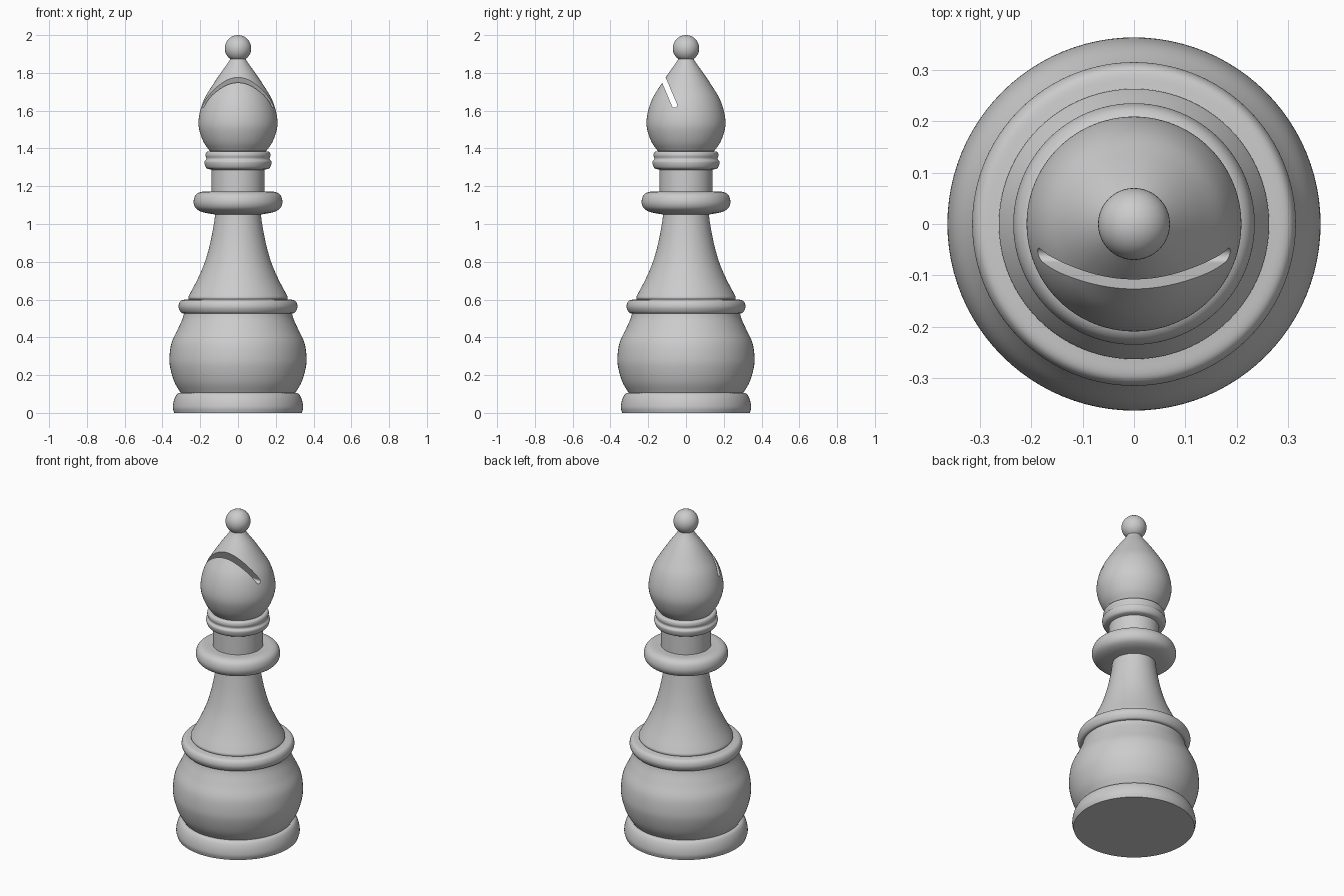
import bpy
import bmesh
import math
from mathutils import Matrix, Vector

cube = bpy.data.objects.get("Cube")
if cube:
    bpy.data.objects.remove(cube, do_unlink=True)

SEGMENTS = 96

grey = bpy.data.materials.new("plain grey")
grey.use_nodes = True
colour = (0.6, 0.6, 0.6, 1)
grey.diffuse_color = colour
grey.node_tree.nodes["Principled BSDF"].inputs["Base Color"].default_value = colour


def add_object(name, bm):
    mesh = bpy.data.meshes.new(name)
    bmesh.ops.recalc_face_normals(bm, faces=bm.faces)
    bm.to_mesh(mesh)
    bm.free()
    obj = bpy.data.objects.new(name, mesh)
    bpy.context.collection.objects.link(obj)
    mesh.materials.append(grey)
    return obj


def smooth_path(points, steps=6):
    """Catmull-Rom curve through the profile points."""
    pts = [Vector(p) for p in points]
    pts = [2 * pts[0] - pts[1]] + pts + [2 * pts[-1] - pts[-2]]
    path = []
    for a, b, c, d in zip(pts, pts[1:], pts[2:], pts[3:]):
        for i in range(steps):
            t = i / steps
            path.append(0.5 * (2 * b + (c - a) * t + (2 * a - 5 * b + 4 * c - d) * t ** 2
                               + (3 * b - a - 3 * c + d) * t ** 3))
    return path + [pts[-2]]


def lathe(name, points):
    """Turn a (radius, height) profile into a capped solid."""
    bm = bmesh.new()
    rings = []
    for r, z in smooth_path(points):
        rings.append([bm.verts.new((r * math.cos(a), r * math.sin(a), z))
                      for a in (math.tau * i / SEGMENTS for i in range(SEGMENTS))])
    for low, high in zip(rings, rings[1:]):
        for i in range(SEGMENTS):
            j = (i + 1) % SEGMENTS
            bm.faces.new((low[i], low[j], high[j], high[i]))
    bm.faces.new(rings[0])
    bm.faces.new(rings[-1])
    return add_object(name, bm)


# Turned body, from the foot up
parts = [
    lathe("foot", [(0.338, 0), (0.345, 0.03), (0.338, 0.07), (0.322, 0.1), (0.3, 0.108)]),
    lathe("bulb", [(0.3, 0.1), (0.335, 0.16), (0.357, 0.23), (0.363, 0.29),
                   (0.352, 0.37), (0.32, 0.44), (0.293, 0.5), (0.283, 0.54)]),
    lathe("lower_ring", [(0.28, 0.525), (0.302, 0.532), (0.315, 0.563),
                         (0.302, 0.594), (0.26, 0.602)]),
    lathe("stem", [(0.258, 0.595), (0.263, 0.61), (0.255, 0.63), (0.213, 0.71),
                   (0.175, 0.8), (0.147, 0.9), (0.128, 1.0), (0.12, 1.06)]),
    lathe("collar", [(0.12, 1.05), (0.185, 1.062), (0.222, 1.082), (0.235, 1.115),
                     (0.225, 1.152), (0.195, 1.17), (0.14, 1.171)]),
    lathe("neck", [(0.14, 1.165), (0.14, 1.295)]),
    lathe("upper_ring", [(0.14, 1.287), (0.168, 1.297), (0.178, 1.328),
                         (0.168, 1.345), (0.172, 1.365), (0.165, 1.382), (0.14, 1.386)]),
]

head = lathe("head", [(0.145, 1.38), (0.18, 1.43), (0.203, 1.49), (0.209, 1.54),
                      (0.2, 1.6), (0.177, 1.665), (0.138, 1.73), (0.095, 1.795),
                      (0.055, 1.85), (0.037, 1.88)])
parts.append(head)

# Slanted slot across the front of the head, with a rounded bottom
WIDTH = 0.028
bm = bmesh.new()
outline = [(WIDTH / 2 * math.cos(a), WIDTH / 2 * math.sin(a))
           for a in (math.pi + math.pi * i / 12 for i in range(13))]
outline += [(WIDTH / 2, 0.3), (-WIDTH / 2, 0.3)]
face = bm.faces.new([bm.verts.new((-0.4, y, z)) for y, z in outline])
side = bmesh.ops.extrude_face_region(bm, geom=[face])
bmesh.ops.translate(bm, vec=(0.8, 0, 0),
                    verts=[v for v in side["geom"] if isinstance(v, bmesh.types.BMVert)])
bmesh.ops.transform(bm, verts=bm.verts, matrix=Matrix.Translation((0, -0.061, 1.63))
                    @ Matrix.Rotation(math.radians(23), 4, 'X'))
cutter = add_object("slot_cutter", bm)
cutter.hide_render = True
cutter.hide_viewport = True
cut = head.modifiers.new("slot", 'BOOLEAN')
cut.operation = 'DIFFERENCE'
cut.solver = 'EXACT'
cut.object = cutter

# Bake the slot so that shading sees its sharp edges
bpy.context.view_layer.update()
cut_mesh = bpy.data.meshes.new_from_object(
    head.evaluated_get(bpy.context.evaluated_depsgraph_get()))
head.modifiers.clear()
head.data = cut_mesh
bpy.data.objects.remove(cutter, do_unlink=True)

# Ball on the tip
bm = bmesh.new()
bmesh.ops.create_uvsphere(bm, u_segments=48, v_segments=24, radius=0.07)
bmesh.ops.translate(bm, verts=bm.verts, vec=(0, 0, 1.93))
parts.append(add_object("finial_ball", bm))

bpy.ops.object.select_all(action='DESELECT')
for part in parts:
    part.select_set(True)
bpy.context.view_layer.objects.active = head
bpy.ops.object.shade_smooth_by_angle(angle=math.radians(35))
